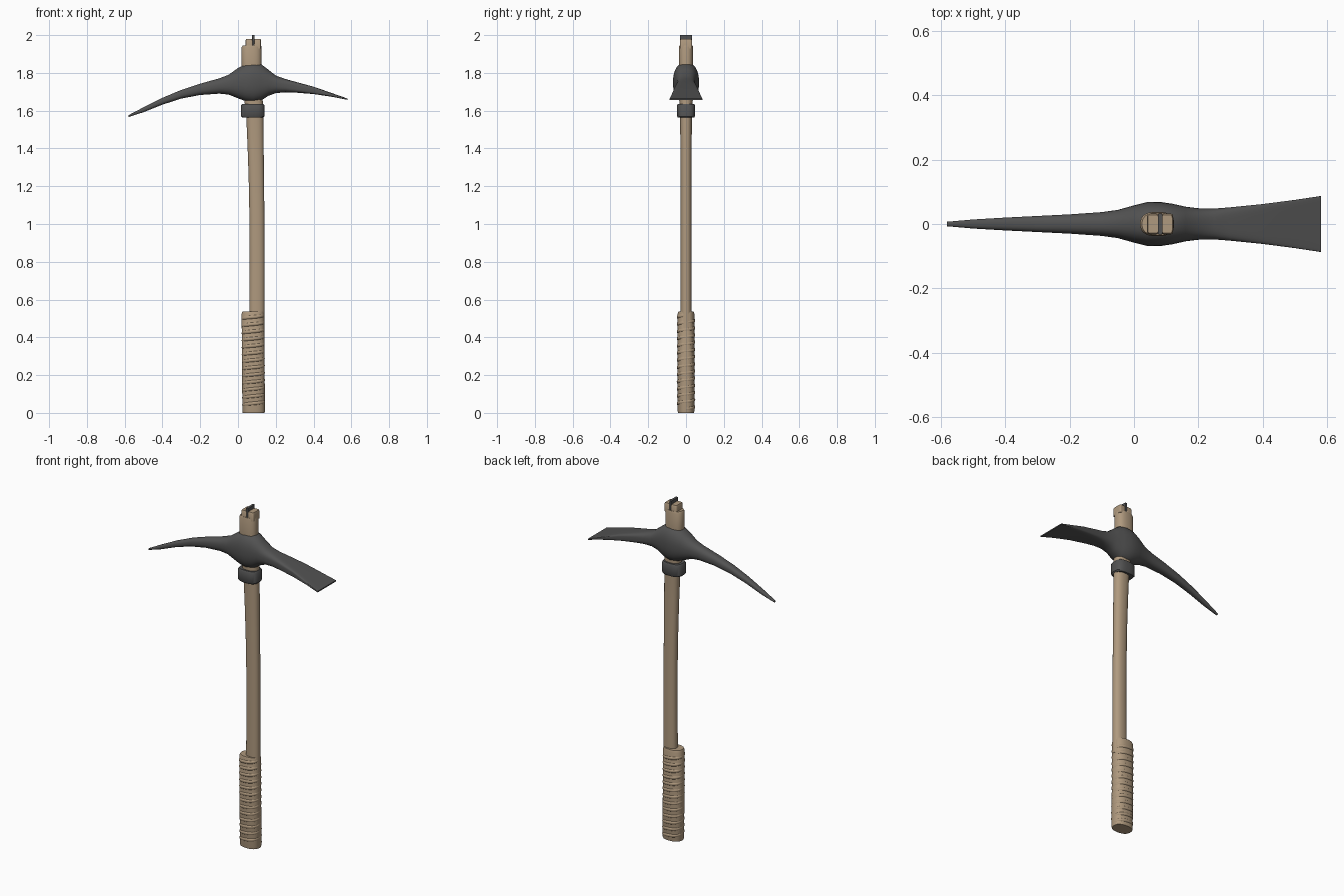
import bpy
import bmesh
import math
from mathutils import Vector

if "Cube" in bpy.data.objects:
    bpy.data.objects.remove(bpy.data.objects["Cube"], do_unlink=True)


def make_material(name, colour):
    mat = bpy.data.materials.new(name)
    mat.use_nodes = True
    mat.diffuse_color = (*colour, 1)
    mat.node_tree.nodes["Principled BSDF"].inputs["Base Color"].default_value = (*colour, 1)
    return mat


wood = make_material("tan wood", (0.43, 0.32, 0.21))
iron = make_material("dark iron", (0.085, 0.085, 0.085))


def finish(bm, name, mat, angle=40):
    """Turn a bmesh into a smooth shaded object."""
    bmesh.ops.recalc_face_normals(bm, faces=bm.faces)
    mesh = bpy.data.meshes.new(name)
    bm.to_mesh(mesh)
    bm.free()
    mesh.materials.append(mat)
    obj = bpy.data.objects.new(name, mesh)
    bpy.context.collection.objects.link(obj)
    bpy.ops.object.select_all(action="DESELECT")
    obj.select_set(True)
    bpy.context.view_layer.objects.active = obj
    bpy.ops.object.shade_smooth_by_angle(angle=math.radians(angle))
    return obj


def power(value, exponent):
    return math.copysign(abs(value) ** exponent, value)


def skin(bm, rings, closed=False):
    """Bridge vertex rings with quads and cap the ends."""
    loops = [[bm.verts.new(p) for p in ring] for ring in rings]
    for a, b in zip(loops, loops[1:]):
        for i in range(len(a)):
            j = (i + 1) % len(a)
            bm.faces.new((a[i], a[j], b[j], b[i]))
    bm.faces.new(loops[0])
    bm.faces.new(loops[-1])


def loft(name, sections, place, mat, sides=24, angle=40):
    """Sections: position, centre, two half sizes, squareness (2 is an oval)."""
    rings = []
    for pos, centre, half_a, half_b, square in sections:
        ring = []
        for i in range(sides):
            t = math.tau * (i + 0.5) / sides
            a = centre + half_a * power(math.cos(t), 2 / square)
            b = half_b * power(math.sin(t), 2 / square)
            ring.append(place(pos, a, b))
        rings.append(ring)
    bm = bmesh.new()
    skin(bm, rings)
    return finish(bm, name, mat, angle)


def upright(pos, a, b):
    return Vector((a, b, pos))


def sideways(pos, a, b):
    return Vector((pos, b, a))


# Curved oval handle, thicker where it passes through the head
loft("handle", [
    (0.45, 0.10, 0.041, 0.029, 2.3),
    (0.80, 0.101, 0.040, 0.029, 2.3),
    (1.05, 0.100, 0.040, 0.029, 2.3),
    (1.25, 0.097, 0.041, 0.029, 2.3),
    (1.42, 0.093, 0.043, 0.030, 2.3),
    (1.58, 0.089, 0.046, 0.032, 2.3),
    (1.70, 0.078, 0.051, 0.035, 2.5),
    (1.84, 0.072, 0.053, 0.038, 2.5),
    (1.935, 0.072, 0.053, 0.038, 2.5),
    (1.945, 0.074, 0.049, 0.035, 2.5),
], upright, wood)

# Split end of the handle: two blocks with an iron wedge between them
for side, label in ((-1, "right"), (1, "left")):
    x = 0.081 + side * 0.022
    loft(label + "_handle_tip", [
        (1.93, x, 0.019, 0.032, 7),
        (1.972, x, 0.019, 0.032, 7),
        (1.98, x, 0.016, 0.028, 7),
    ], upright, wood, angle=30)
loft("wedge", [
    (1.92, 0.081, 0.004, 0.031, 12),
    (2.0, 0.081, 0.007, 0.032, 12),
], upright, iron, angle=30)

# Collar under the head
loft("collar", [
    (1.563, 0.078, 0.056, 0.043, 3),
    (1.570, 0.078, 0.062, 0.048, 3),
    (1.628, 0.078, 0.062, 0.048, 3),
    (1.636, 0.078, 0.056, 0.043, 3),
], upright, iron)

# Pick head: x, top, bottom, half width, squareness
head = [
    (-0.58, 1.576, 1.566, 0.007, 2.5),
    (-0.5, 1.618, 1.592, 0.014, 2.5),
    (-0.4, 1.668, 1.632, 0.02, 2.5),
    (-0.3, 1.710, 1.664, 0.025, 2.5),
    (-0.2, 1.743, 1.683, 0.03, 2.4),
    (-0.1, 1.771, 1.690, 0.037, 2.3),
    (-0.05, 1.79, 1.685, 0.044, 2.3),
    (0, 1.826, 1.665, 0.058, 2.3),
    (0.04, 1.848, 1.650, 0.068, 2.3),
    (0.08, 1.855, 1.643, 0.069, 2.3),
    (0.12, 1.848, 1.652, 0.063, 2.3),
    (0.16, 1.818, 1.678, 0.054, 2.3),
    (0.2, 1.786, 1.693, 0.049, 2.5),
    (0.25, 1.768, 1.697, 0.048, 3),
    (0.3, 1.754, 1.696, 0.052, 4),
    (0.4, 1.727, 1.688, 0.062, 6),
    (0.5, 1.692, 1.673, 0.075, 8),
    (0.58, 1.664, 1.657, 0.087, 10),
]
loft("pick_head",
     [(x, (top + low) / 2, (top - low) / 2, width, square)
      for x, top, low, width, square in head],
     sideways, iron, sides=32, angle=50)

# Grip sleeve with a rounded upper lip
loft("grip", [
    (0, 0.083, 0.058, 0.042, 2.4),
    (0.008, 0.083, 0.060, 0.044, 2.4),
    (0.525, 0.079, 0.060, 0.044, 2.4),
    (0.537, 0.080, 0.056, 0.040, 2.4),
], upright, wood, sides=32)

# Cord wound around the grip as a flattened helix
turns, steps = 13, 32
rings = []
for i in range(turns * steps + 1):
    t = math.tau * i / steps
    f = i / (turns * steps)
    out = Vector((math.cos(t), math.sin(t), 0))
    centre = Vector((0.083 - 0.004 * f + 0.056 * power(out.x, 0.83),
                     0.044 * power(out.y, 0.83), 0.022 + 0.495 * f))
    rings.append([centre + out * 0.005 * math.cos(k * math.tau / 8)
                  + Vector((0, 0, 0.009 * math.sin(k * math.tau / 8)))
                  for k in range(8)])
bm = bmesh.new()
skin(bm, rings)
finish(bm, "grip_cord", wood, 50)
